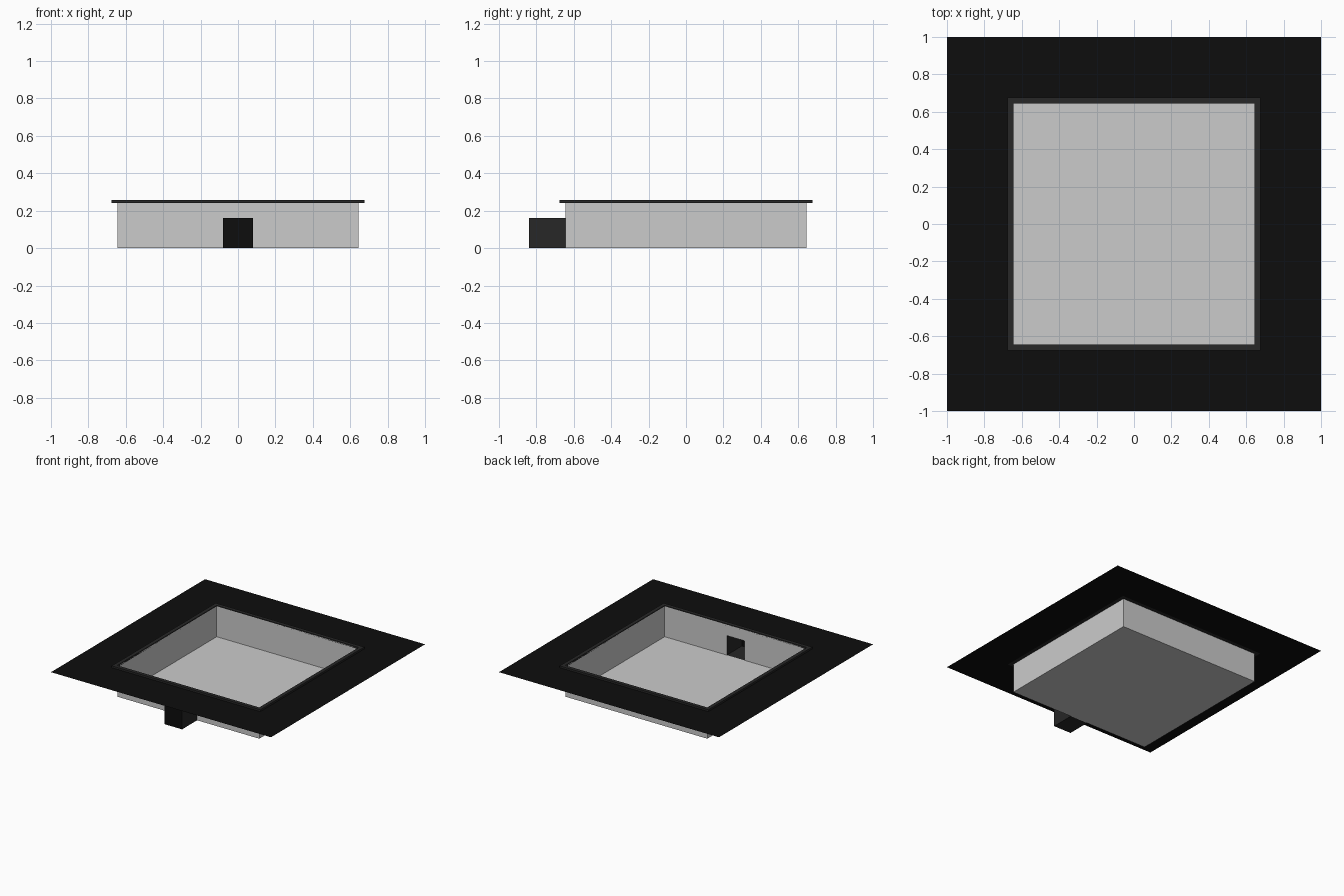
import bpy, bmesh

if "Cube" in bpy.data.objects:
    bpy.data.objects.remove(bpy.data.objects["Cube"])

def material(name, v):
    m = bpy.data.materials.new(name)
    m.diffuse_color = (v, v, v, 1)
    m.use_nodes = True
    m.node_tree.nodes["Principled BSDF"].inputs["Base Color"].default_value = m.diffuse_color
    return m

black = material("black", 0.004)
dark = material("dark_grey", 0.02)

def make(name, faces, mats=(), indices=None):
    """Object from a list of faces given as corner points; shared corners are welded."""
    bm = bmesh.new()
    for i, pts in enumerate(faces):
        f = bm.faces.new([bm.verts.new(p) for p in pts])
        f.material_index = indices[i] if indices else 0
    bmesh.ops.remove_doubles(bm, verts=bm.verts, dist=1e-5)
    me = bpy.data.meshes.new(name)
    bm.to_mesh(me)
    bm.free()
    for m in mats:
        me.materials.append(m)
    ob = bpy.data.objects.new(name, me)
    bpy.context.collection.objects.link(ob)
    return ob

def square(r, z):
    return [(-r, -r, z), (r, -r, z), (r, r, z), (-r, r, z)]

def band(a, b):
    """Quads joining two closed loops."""
    n = len(a)
    return [(a[i], a[(i + 1) % n], b[(i + 1) % n], b[i]) for i in range(n)]

R, TOP = 0.645, 0.25          # basin half width and depth
W, H, END = 0.08, 0.16, -0.84  # outlet half width, height and end

# Basin: thin open box with the outlet opening in its front wall
walls = band(square(R, 0), square(R, TOP))[1:]
front = [(-R, -R, 0), (-W, -R, 0), (-W, -R, H), (W, -R, H),
         (W, -R, 0), (R, -R, 0), (R, -R, TOP), (-R, -R, TOP)]
make("basin", [square(R, 0)] + walls + [front])

# Rim: slim square frame around the basin mouth
loops = [square(R, 0.242), square(0.675, 0.242), square(0.675, 0.257), square(R, 0.257)]
make("rim", [q for a, b in zip(loops, loops[1:] + loops[:1]) for q in band(a, b)], [dark])

# Surround: flat sheet with a square hole
make("surround", band(square(1, 0.242), square(R, 0.242)), [black])

# Outlet channel: open to the basin, black cap at the far end
def section(y):
    return [(-W, y, 0), (W, y, 0), (W, y, H), (-W, y, H)]

make("outlet", band(section(END), section(-R)) + [section(END)],
     [dark, black], [0, 0, 0, 0, 1])
